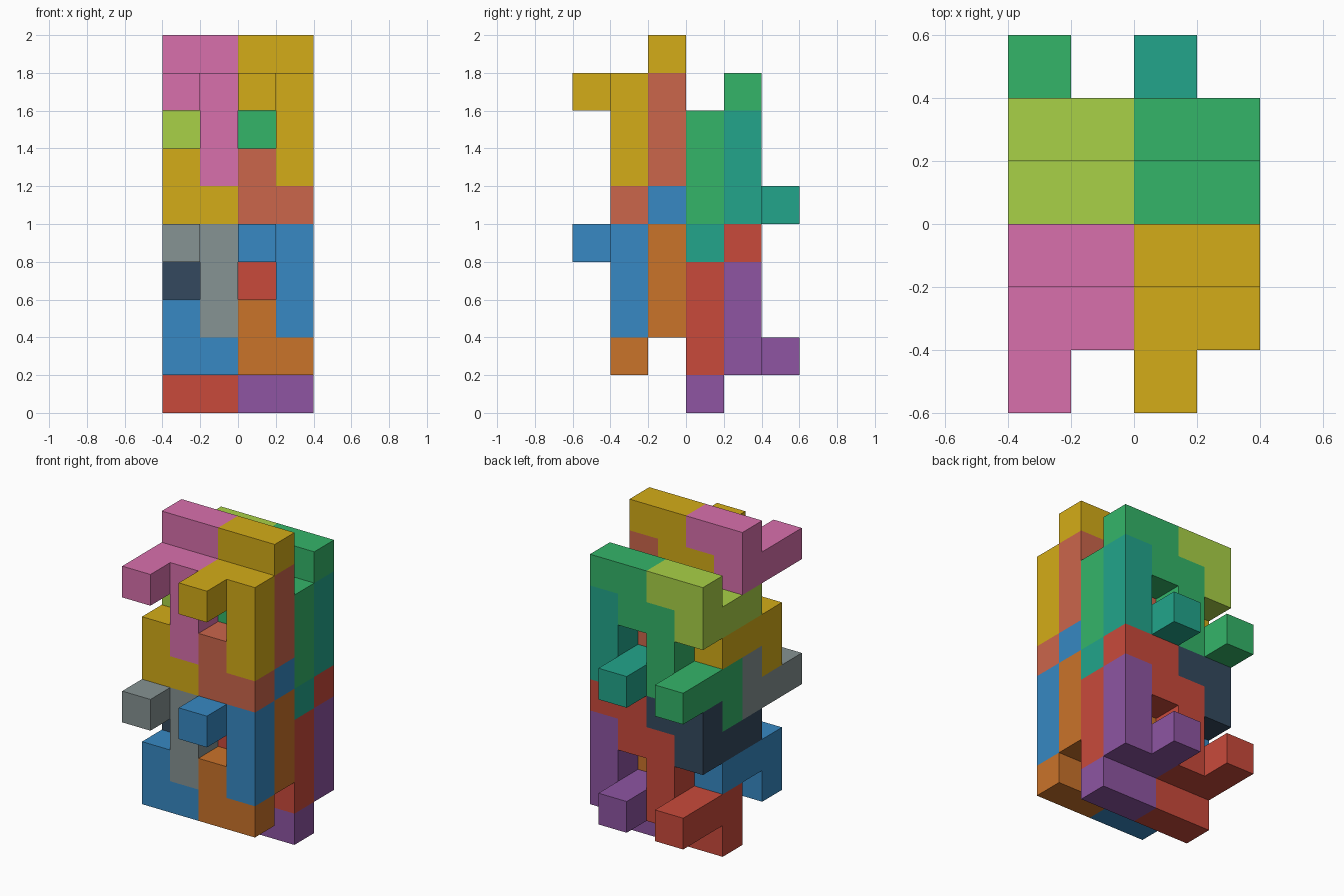
import bpy, bmesh
from mathutils import Vector

if "Cube" in bpy.data.objects:
    bpy.data.objects.remove(bpy.data.objects["Cube"])

U = 0.2                            # edge of one unit cube
ORIGIN = Vector((-0.4, -0.6, 0))   # corner of grid cell (0, 0, 0)

# Interlocking eight-cube piece: hook end up, three-cube leg hanging down
DROP = [(0, 0, 0), (0, 1, 0), (0, 2, 0), (0, 2, 1), (1, 2, 1),
        (1, 1, 0), (1, 1, -1), (1, 1, -2)]
# Same piece turned half a turn about x: leg standing up
RISE = [(x, 2 - y, -z) for x, y, z in DROP]

FACES = {(1, 0, 0): [(1, 0, 0), (1, 1, 0), (1, 1, 1), (1, 0, 1)],
         (-1, 0, 0): [(0, 0, 0), (0, 0, 1), (0, 1, 1), (0, 1, 0)],
         (0, 1, 0): [(0, 1, 0), (0, 1, 1), (1, 1, 1), (1, 1, 0)],
         (0, -1, 0): [(0, 0, 0), (1, 0, 0), (1, 0, 1), (0, 0, 1)],
         (0, 0, 1): [(0, 0, 1), (1, 0, 1), (1, 1, 1), (0, 1, 1)],
         (0, 0, -1): [(0, 0, 0), (0, 1, 0), (1, 1, 0), (1, 0, 0)]}

COLOURS = {"pink": "D870AC", "gold": "D4AC18", "lime": "A9D147", "green": "34B569",
           "terracotta": "CB664B", "teal": "22A58B", "blue": "3789C3", "grey": "869393",
           "slate": "34495E", "red": "C94A3B", "orange": "CA732A", "purple": "8E55A2"}


def linear(c):
    return c / 12.92 if c <= 0.04045 else ((c + 0.055) / 1.055) ** 2.4


def material(name):
    mat = bpy.data.materials.get(name)
    if not mat:
        mat = bpy.data.materials.new(name)
        h = COLOURS[name]
        mat.diffuse_color = [linear(int(h[i:i + 2], 16) / 255) for i in (0, 2, 4)] + [1]
        mat.use_nodes = True
        mat.node_tree.nodes["Principled BSDF"].inputs["Base Color"].default_value = mat.diffuse_color
    return mat


def piece(name, shape, offset, colour):
    cells = {tuple(a + b for a, b in zip(c, offset)) for c in shape}
    bm = bmesh.new()
    verts = {}
    for c in cells:
        for d, corners in FACES.items():
            if tuple(a + b for a, b in zip(c, d)) in cells:
                continue
            quad = []
            for k in corners:
                p = tuple(a + b for a, b in zip(c, k))
                if p not in verts:
                    verts[p] = bm.verts.new(ORIGIN + Vector(p) * U)
                quad.append(verts[p])
            bm.faces.new(quad)
    bmesh.ops.dissolve_limit(bm, angle_limit=0.01, verts=bm.verts[:], edges=bm.edges[:])
    mesh = bpy.data.meshes.new(name)
    bm.to_mesh(mesh)
    bm.free()
    mesh.materials.append(material(colour))
    bpy.context.collection.objects.link(bpy.data.objects.new(name, mesh))


# Kind of piece: shape, y cell, z cell of the lower copy,
# then colours (left lower, right lower, left upper, right upper)
KINDS = {
    "front_drop_piece": (DROP, 0, 4, ("grey", "blue", "pink", "gold")),
    "front_rise_piece": (RISE, 1, 2, ("blue", "orange", "gold", "terracotta")),
    "back_drop_piece": (DROP, 2, 3, ("slate", "red", "lime", "green")),
    "back_rise_piece": (RISE, 3, 1, ("red", "purple", "green", "teal")),
}
for kind, (shape, y, z, colours) in KINDS.items():
    for n, colour in enumerate(colours):
        side, level = n % 2, n // 2
        name = f"{('left', 'right')[side]}_{('lower', 'upper')[level]}_{kind}"
        piece(name, shape, (2 * side, y, z + 4 * level), colour)
